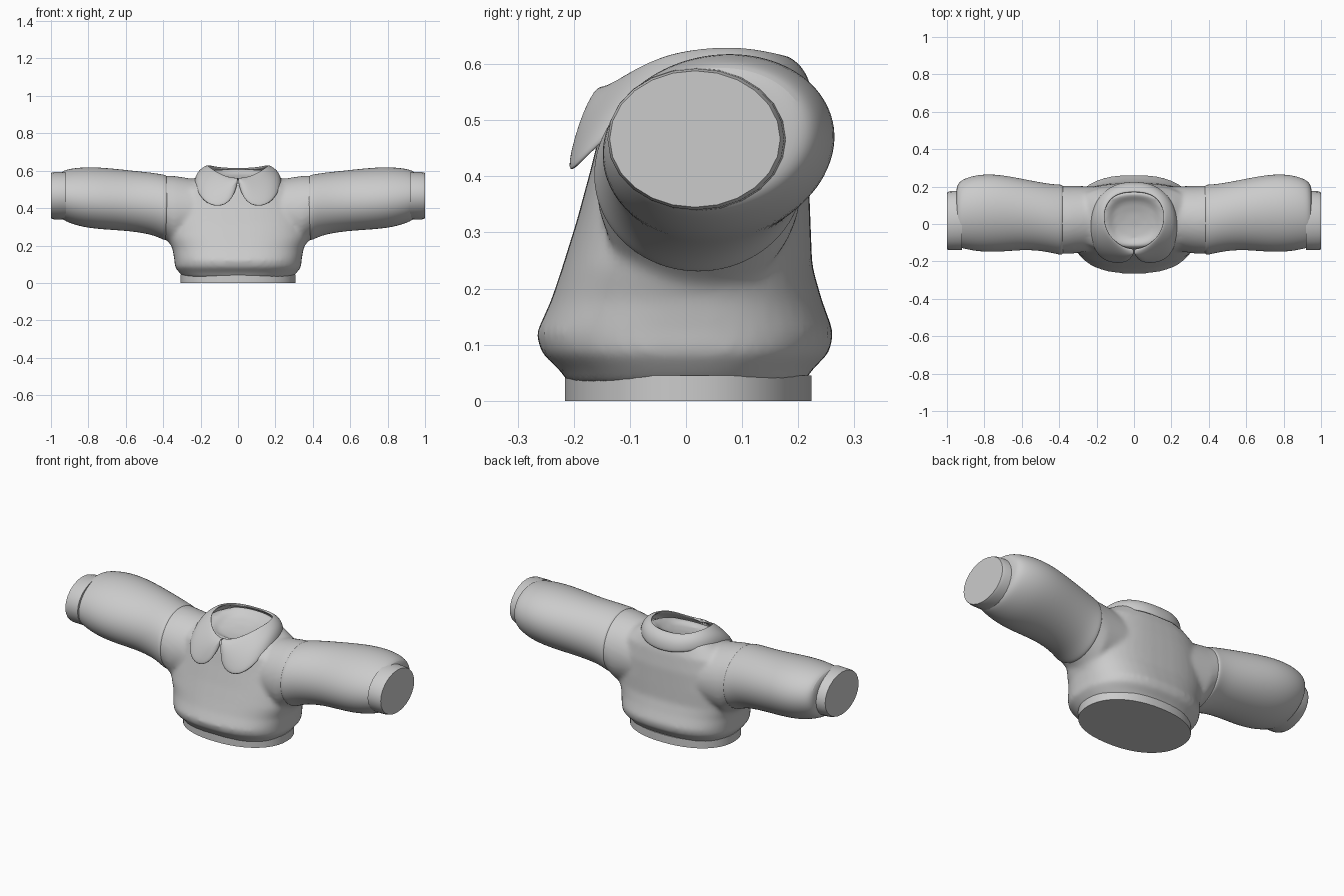
import bpy, bmesh, math

cube = bpy.data.objects.get("Cube")
if cube:
    bpy.data.objects.remove(cube, do_unlink=True)

fabric = bpy.data.materials.new("grey fabric")
fabric.use_nodes = True
GREY = (0.6, 0.6, 0.6, 1)
fabric.diffuse_color = GREY
fabric.node_tree.nodes["Principled BSDF"].inputs["Base Color"].default_value = GREY


def signed_pow(v, p):
    return math.copysign(abs(v) ** p, v)


def oval(u0, u1, v0, v1, n=32, power=2.0):
    """Points of a superellipse filling the given box."""
    pts = []
    for i in range(n):
        a = 2 * math.pi * i / n
        c, s = signed_pow(math.cos(a), 2 / power), signed_pow(math.sin(a), 2 / power)
        pts.append(((u0 + u1) / 2 + (u1 - u0) / 2 * c, (v0 + v1) / 2 + (v1 - v0) / 2 * s))
    return pts


def loft(bm, rings, closed=True, caps=True):
    loops = [[bm.verts.new(p) for p in ring] for ring in rings]
    n = len(loops[0])
    for a, b in zip(loops, loops[1:]):
        for i in range(n if closed else n - 1):
            j = (i + 1) % n
            bm.faces.new((a[i], a[j], b[j], b[i]))
    if caps:
        bm.faces.new(loops[0])
        bm.faces.new(loops[-1])


def finish(name, bm, mirror=False):
    bmesh.ops.recalc_face_normals(bm, faces=bm.faces)
    mesh = bpy.data.meshes.new(name)
    bm.to_mesh(mesh)
    bm.free()
    mesh.materials.append(fabric)
    ob = bpy.data.objects.new(name, mesh)
    bpy.context.collection.objects.link(ob)
    bpy.ops.object.select_all(action="DESELECT")
    ob.select_set(True)
    bpy.context.view_layer.objects.active = ob
    bpy.ops.object.shade_smooth_by_angle(angle=math.radians(50))
    if mirror:
        m = ob.modifiers.new("mirror", "MIRROR")
        m.use_clip = True
    return ob


# Torso: stacked ovals with a tilted neck hollow (z, half width, front, back, tilt)
TORSO = [
    (0.03, 0.29, -0.21, 0.21, 0), (0.05, 0.31, -0.22, 0.22, 0),
    (0.085, 0.338, -0.258, 0.255, 0), (0.12, 0.34, -0.267, 0.264, 0),
    (0.18, 0.35, -0.24, 0.242, 0), (0.24, 0.375, -0.22, 0.225, 0),
    (0.32, 0.38, -0.195, 0.222, 0), (0.42, 0.36, -0.168, 0.218, 0),
    (0.5, 0.33, -0.15, 0.205, 0.03), (0.545, 0.25, -0.13, 0.185, 0.12),
    (0.58, 0.165, -0.12, 0.165, 0.2), (0.575, 0.14, -0.105, 0.15, 0.2),
    (0.555, 0.11, -0.08, 0.12, 0.2), (0.545, 0.05, -0.02, 0.06, 0.2),
]
bm = bmesh.new()
loft(bm, [[(x, y, z + t * y) for x, y in oval(-w, w, f, b, 48, 2.5)]
          for z, w, f, b, t in TORSO])

# Shoulder yoke running across the torso (x, front, back, bottom, top)
YOKE = [(0, -0.1, 0.16, 0.25, 0.48), (0.2, -0.14, 0.2, 0.2, 0.55),
        (0.34, -0.16, 0.205, 0.19, 0.572), (0.41, -0.158, 0.205, 0.25, 0.574)]
yoke = [(-x, *r) for x, *r in YOKE[:0:-1]] + YOKE
loft(bm, [[(x, y, z) for y, z in oval(f, b, lo, hi, 48)] for x, f, b, lo, hi in yoke])
body = finish("body", bm)
rm = body.modifiers.new("blend", "REMESH")
rm.mode = "VOXEL"
rm.voxel_size = 0.011
rm.use_smooth_shade = True
sm = body.modifiers.new("soften", "SMOOTH")
sm.factor = 0.5
sm.iterations = 10

# Waistband
bm = bmesh.new()
loft(bm, [[(x, y, z) for x, y in oval(-0.308, 0.308, -0.216, 0.224, 48, 2.2)]
          for z in (0, 0.045)])
finish("waistband", bm)

# Puffed sleeves (x, front, back, bottom, top)
SLEEVE = [
    (0.37, -0.13, 0.18, 0.28, 0.54), (0.38, -0.165, 0.211, 0.228, 0.577),
    (0.395, -0.167, 0.213, 0.226, 0.58), (0.45, -0.152, 0.216, 0.255, 0.59),
    (0.57, -0.135, 0.238, 0.276, 0.602), (0.72, -0.152, 0.267, 0.284, 0.619),
    (0.83, -0.15, 0.266, 0.296, 0.621), (0.91, -0.135, 0.242, 0.322, 0.61),
    (0.945, -0.125, 0.215, 0.342, 0.597), (0.95, -0.1, 0.17, 0.37, 0.57),
]
bm = bmesh.new()
loft(bm, [[(x, y + 0.12 * (z - 0.45) * min(1, (x - 0.37) * 3), z) for y, z in oval(f, b, lo, hi, 24)]
          for x, f, b, lo, hi in SLEEVE], caps=False)
sleeves = finish("sleeves", bm, True)
sleeves.modifiers.new("subdivide", "SUBSURF").levels = 2
sleeves.modifiers["subdivide"].render_levels = 2

# Cuffs
bm = bmesh.new()
loft(bm, [[(x, y, z) for y, z in oval(f, b, lo, hi, 24)] for x, f, b, lo, hi in
          [(0.92, -0.14, 0.18, 0.338, 0.594), (0.985, -0.14, 0.175, 0.34, 0.592),
           (1.0, -0.136, 0.168, 0.345, 0.588)]])
finish("cuffs", bm, True)

# Collar: neck edge and outer edge, from front centre round to back centre
NECK = [(0, -0.135, 0.555), (0.05, -0.125, 0.565), (0.09, -0.1, 0.582), (0.125, -0.065, 0.603),
        (0.15, -0.02, 0.62), (0.16, 0.04, 0.628), (0.15, 0.1, 0.628), (0.11, 0.15, 0.618),
        (0.05, 0.168, 0.613), (0, 0.17, 0.613)]
EDGE = [(0.002, -0.15, 0.53), (0.025, -0.195, 0.455), (0.07, -0.21, 0.41), (0.14, -0.205, 0.405),
        (0.2, -0.165, 0.45), (0.23, -0.08, 0.52), (0.232, 0.03, 0.55), (0.2, 0.14, 0.55),
        (0.1, 0.215, 0.53), (0, 0.222, 0.52)]


def between(t, puff):
    ring = []
    for a, b in zip(NECK, EDGE):
        x, y, z = (p + (q - p) * t for p, q in zip(a, b))
        r = math.hypot(x, y - 0.02) or 1
        ring.append((x + puff * x / r, y + puff * (y - 0.02) / r, z + puff))
    return ring


bm = bmesh.new()
loft(bm, [between(0, 0), between(0.3, 0.012), between(0.65, 0.014), between(1, 0)],
     closed=False, caps=False)
collar = finish("collar", bm, True)
so = collar.modifiers.new("thickness", "SOLIDIFY")
so.thickness = 0.014
so.offset = 0
ss = collar.modifiers.new("subdivide", "SUBSURF")
ss.levels = ss.render_levels = 2
